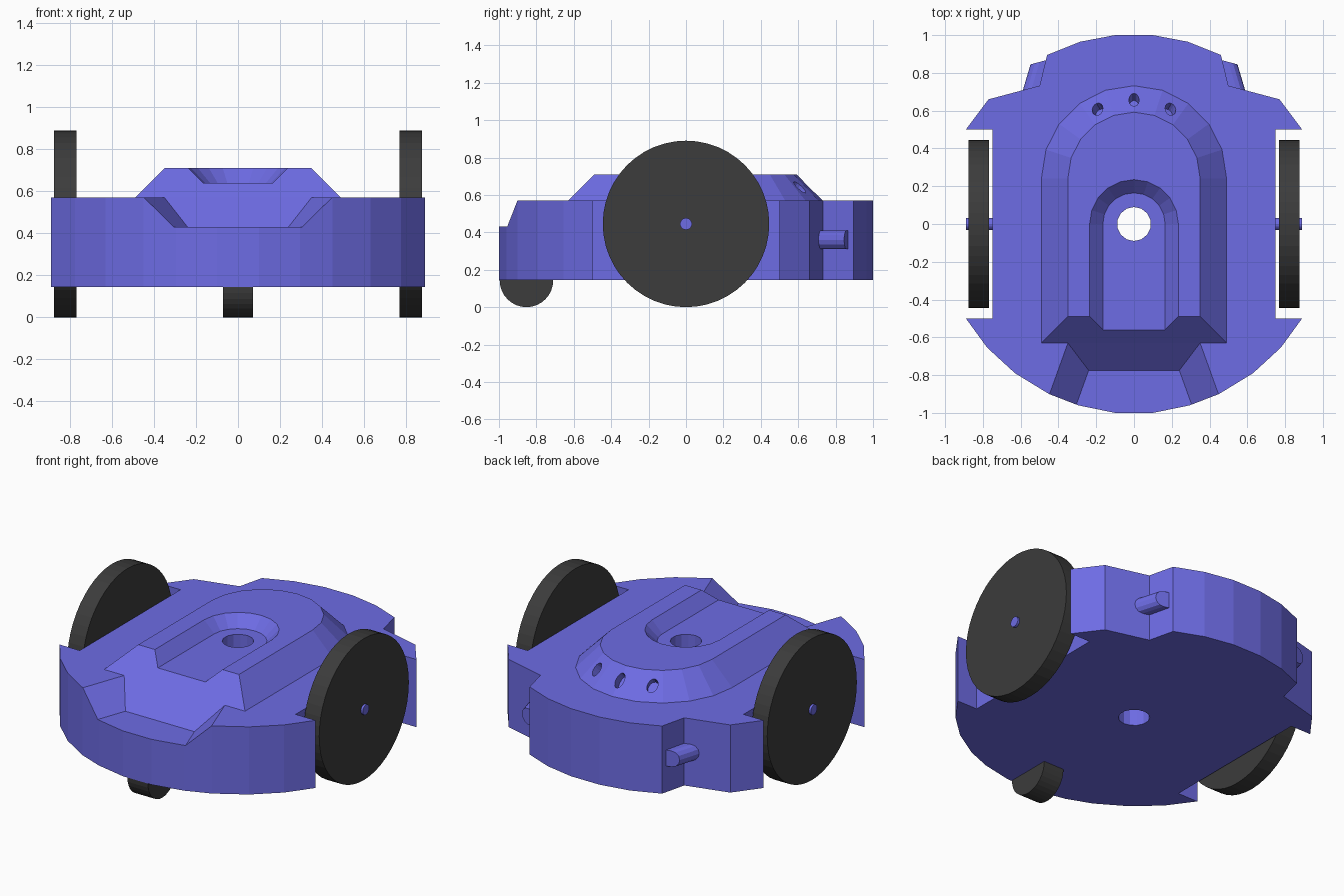
import bpy, bmesh, math
from mathutils import Vector, Matrix

if "Cube" in bpy.data.objects:
    bpy.data.objects.remove(bpy.data.objects["Cube"])


def material(name, rgb):
    m = bpy.data.materials.new(name)
    m.diffuse_color = (*rgb, 1)
    m.use_nodes = True
    m.node_tree.nodes["Principled BSDF"].inputs["Base Color"].default_value = m.diffuse_color
    return m


BLUE = material("blue_plastic", (0.155, 0.15, 0.78))
BLACK = material("black_rubber", (0.045, 0.045, 0.045))
ARC = 10  # segments in each half-round end


def finish(name, bm, mat):
    bmesh.ops.recalc_face_normals(bm, faces=bm.faces)
    me = bpy.data.meshes.new(name)
    bm.to_mesh(me)
    bm.free()
    me.materials.append(mat)
    ob = bpy.data.objects.new(name, me)
    bpy.context.collection.objects.link(ob)
    return ob


def loft(name, rings, mat=BLUE):
    """Skin a stack of equal-length point rings and cap both ends."""
    bm = bmesh.new()
    vs = [[bm.verts.new(p) for p in r] for r in rings]
    n = len(vs[0])
    for a, b in zip(vs, vs[1:]):
        for i in range(n):
            j = (i + 1) % n
            bm.faces.new((a[i], a[j], b[j], b[i]))
    bm.faces.new(vs[0])
    bm.faces.new(vs[-1])
    return finish(name, bm, mat)


def cylinder(name, loc, axis, r, length, sides, mat=BLUE):
    bm = bmesh.new()
    rot = Vector(axis).to_track_quat('Z', 'Y').to_matrix().to_4x4()
    bmesh.ops.create_cone(bm, cap_ends=True, segments=sides, radius1=r, radius2=r,
                          depth=length, matrix=Matrix.Translation(loc) @ rot)
    return finish(name, bm, mat)


def boolean(ob, other, op):
    m = ob.modifiers.new("bool", 'BOOLEAN')
    m.operation, m.object, m.solver = op, other, 'EXACT'
    bpy.context.view_layer.update()
    ev = ob.evaluated_get(bpy.context.evaluated_depsgraph_get())
    me = bpy.data.meshes.new_from_object(ev)
    ob.modifiers.clear()
    ob.data = me
    bpy.data.objects.remove(other)


def arch(r, cy, front, z):
    """Straight front edge, straight sides, half-round back."""
    ts = [math.pi * i / ARC for i in range(ARC + 1)]
    arc = [(r * math.cos(t), cy + r * math.sin(t), z) for t in ts]
    return [(r, front, z)] + arc + [(-r, front, z)]


def mirrored(half, z):
    return [(x, y, z) for x, y in half] + [(-x, y, z) for x, y in reversed(half)]


# Chassis slab with wheel bays and rear notches
outline = [(.1, -1), (.295, -.96), (.45, -.9), (.63, -.79), (.777, -.655), (.89, -.5),
           (.75, -.5), (.75, .5), (.89, .5), (.77, .66), (.5, .732), (.46, .895),
           (.285, .965), (.1, 1)]
body = loft("chassis", [mirrored(outline, .145), mirrored(outline, .57)])

# Sloped recess in the nose
nose = loft("nose_cutter", [mirrored([(.24, -.775), (.357, -1.1)], .43),
                            mirrored([(.35, -.63), (.519, -1.1)], .57),
                            mirrored([(.405, -.555), (.6, -1.1)], .643)])
boolean(body, nose, 'DIFFERENCE')

# Raised deck with bevelled sides
deck = loft("deck", [arch(.49, .242, -.63, .5), arch(.49, .242, -.63, .57),
                     arch(.35, .242, -.49, .71)])
boolean(body, deck, 'UNION')

# Channel in the deck top, open to the front
channel = loft("channel_cutter", [arch(.165, 0, -.9, .64), arch(.235, 0, -.9, .71),
                                  arch(.305, 0, -.9, .78)])
boolean(body, channel, 'DIFFERENCE')

# Pen hole through the middle
boolean(body, cylinder("hole_cutter", (0, 0, .4), (0, 0, 1), .09, 1, 14), 'DIFFERENCE')

# Three small oval sockets on the rear slope
for k in (-1, 0, 1):
    a = k * math.radians(28)
    normal = Vector((math.sin(a), math.cos(a), 1)).normalized()
    mid = Vector((.41 * math.sin(a), .245 + .41 * math.cos(a), .64))
    ring = []
    for i in range(14):
        t = math.tau * i / 14
        d = Matrix.Rotation(a * .85, 3, 'Z') @ Vector((.027 * math.cos(t), .034 * math.sin(t), 0))
        ring.append(mid + d - Vector((0, 0, d.x * math.sin(a) + d.y * math.cos(a))))
    boolean(body, loft("socket_cutter", [[p + normal * h for p in ring] for h in (-.05, .05)]),
            'DIFFERENCE')

# Wheels, axles and rear exhaust stubs
inward, along = Vector((-.965, .26, 0)), Vector((-.04, .135, 0))
for side, sx in (("right", 1), ("left", -1)):
    cylinder(side + "_wheel", (sx * .822, 0, .445), (1, 0, 0), .445, .108, 48, BLACK)
    cylinder(side + "_axle", (sx * .79, 0, .445), (1, 0, 0), .032, .2, 14)
    tip = Vector((.588, .71, .36))
    prof = []
    for i in range(7):
        t = math.pi * (.5 + i / 6)
        prof.append(tip + inward * (.05 + .05 * math.cos(t)) + Vector((0, 0, .05 * math.sin(t))))
    prof += [tip + inward * .14 + Vector((0, 0, z)) for z in (-.05, .05)]
    loft(side + "_exhaust", [[(sx * q.x, q.y, q.z) for q in (p + along * f for p in prof)]
                             for f in (-.5, 1)])

# Caster roller under the nose
cylinder("caster", (0, -.853, .143), (1, 0, 0), .143, .142, 32, BLACK)
